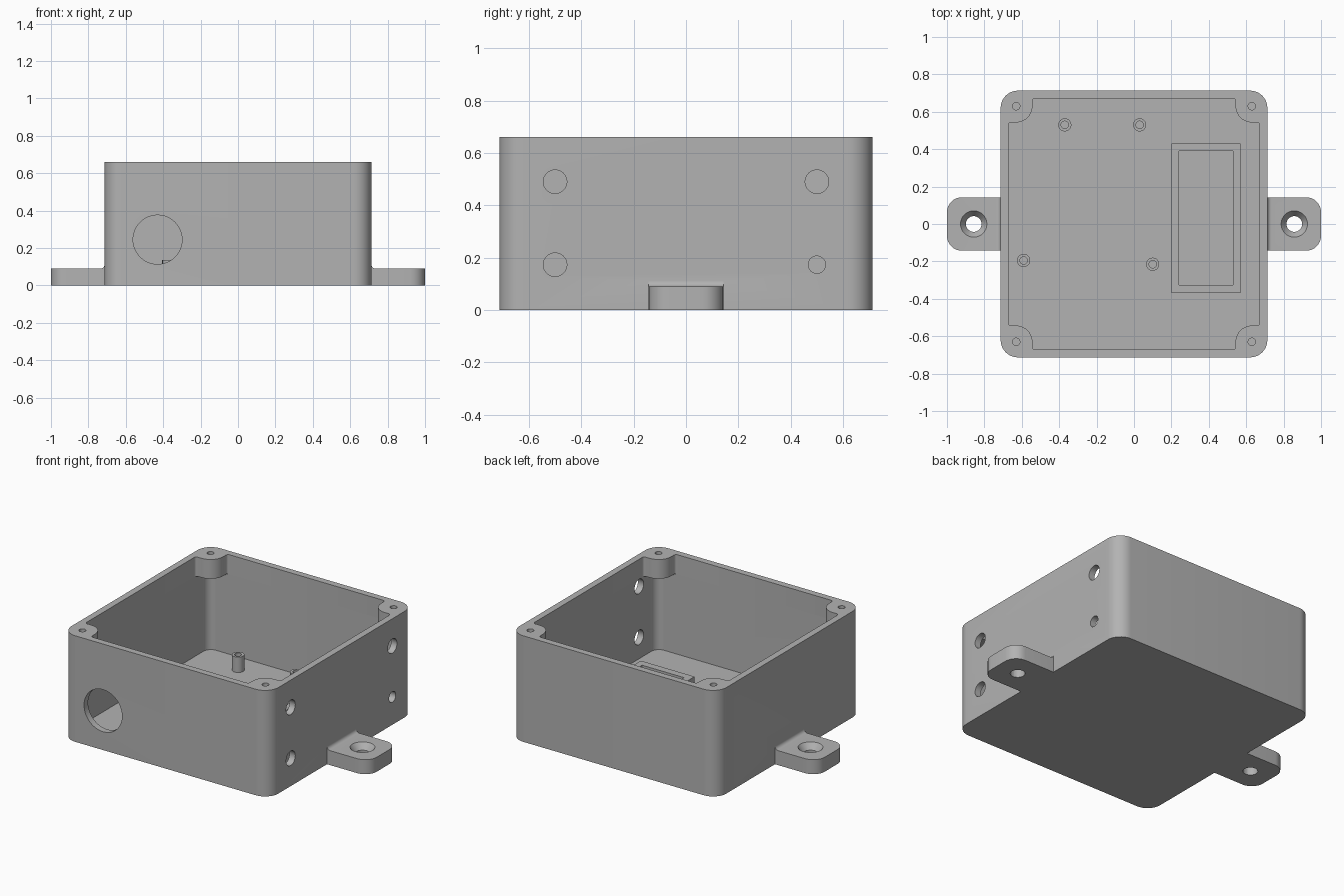
import bpy, bmesh
from math import cos, sin, pi, radians
from mathutils import Matrix, Vector

if "Cube" in bpy.data.objects:
    bpy.data.objects.remove(bpy.data.objects["Cube"], do_unlink=True)

GREY = (0.45, 0.45, 0.45, 1)
grey = bpy.data.materials.new("grey_plastic")
grey.use_nodes = True
grey.diffuse_color = GREY
shader = grey.node_tree.nodes["Principled BSDF"]
shader.inputs["Base Color"].default_value = GREY
shader.inputs["Roughness"].default_value = 0.6

HALF, INNER, TOP, FLOOR = 0.713, 0.672, 0.66, 0.04
BOSS, BOSS_R, BOSS_Z = 0.63, 0.087, 0.54
CORNERS = [(sx, sy) for sx in (-1, 1) for sy in (-1, 1)]


def finish(name, bm):
    bmesh.ops.recalc_face_normals(bm, faces=bm.faces)
    mesh = bpy.data.meshes.new(name)
    bm.to_mesh(mesh)
    bm.free()
    mesh.materials.append(grey)
    ob = bpy.data.objects.new(name, mesh)
    bpy.context.collection.objects.link(ob)
    return ob


def arc(cx, cy, r, a0, a1, n=8):
    angles = [radians(a0 + (a1 - a0) * i / n) for i in range(n + 1)]
    return [(cx + r * cos(a), cy + r * sin(a)) for a in angles]


def rounded_square(half, r):
    c, pts = half - r, []
    for k, (sx, sy) in enumerate([(1, 1), (-1, 1), (-1, -1), (1, -1)]):
        pts += arc(c * sx, c * sy, r, 90 * k, 90 * k + 90, 10)
    return pts


def rectangle(x0, x1, y0, y1):
    return [(x0, y0), (x1, y0), (x1, y1), (x0, y1)]


def prism_bm(pts, z0, z1):
    bm = bmesh.new()
    face = bm.faces.new([bm.verts.new((x, y, z0)) for x, y in pts])
    new = bmesh.ops.extrude_face_region(bm, geom=[face])["geom"]
    verts = [v for v in new if isinstance(v, bmesh.types.BMVert)]
    bmesh.ops.translate(bm, verts=verts, vec=(0, 0, z1 - z0))
    return bm


def prism(name, pts, z0, z1):
    return finish(name, prism_bm(pts, z0, z1))


def rod(name, start, end, r0, r1=None, sides=32):
    """Cylinder or cone running between two points."""
    start, end = Vector(start), Vector(end)
    axis = end - start
    turn = Vector((0, 0, 1)).rotation_difference(axis).to_matrix().to_4x4()
    bm = bmesh.new()
    bmesh.ops.create_cone(bm, cap_ends=True, segments=sides, radius1=r0,
                          radius2=r0 if r1 is None else r1, depth=axis.length,
                          matrix=Matrix.Translation((start + end) / 2) @ turn)
    return finish(name, bm)


def combine(target, tool, operation="DIFFERENCE"):
    mod = target.modifiers.new("join", "BOOLEAN")
    mod.operation, mod.solver, mod.object = operation, "EXACT", tool
    bpy.context.view_layer.objects.active = target
    bpy.ops.object.modifier_apply(modifier=mod.name)
    bpy.data.objects.remove(tool, do_unlink=True)


def smooth(ob):
    bpy.ops.object.select_all(action="DESELECT")
    ob.select_set(True)
    bpy.context.view_layer.objects.active = ob
    bpy.ops.object.shade_smooth_by_angle(angle=radians(30))


# Outer shell
body = prism("enclosure_body", rounded_square(HALF, 0.092), 0, TOP)


# Mounting tabs: side profile with a fillet at the wall, rounded outer corners
def tab(turn):
    fillet, thick, width = 0.022, 0.09, 0.143
    profile = [(0.69, 0), (1, 0), (1, thick)]
    profile += arc(HALF + fillet, thick + fillet, fillet, 270, 180, 6)
    profile += [(0.69, thick + fillet)]
    bm = prism_bm(profile, -width, width)
    bmesh.ops.rotate(bm, verts=bm.verts, matrix=Matrix.Rotation(pi / 2, 3, "X"))
    ends = [e for e in bm.edges if all(v.co.x > 0.99 for v in e.verts)
            and abs(e.verts[0].co.z - e.verts[1].co.z) > 0.05]
    bmesh.ops.bevel(bm, geom=ends, offset=0.08, offset_type="OFFSET",
                    segments=8, profile=0.5, affect="EDGES")
    bmesh.ops.rotate(bm, verts=bm.verts, matrix=Matrix.Rotation(turn, 3, "Z"))
    return finish("tab", bm)


for side, turn in ((1, 0), (-1, pi)):
    x = 0.857 * side
    combine(body, tab(turn), "UNION")
    combine(body, rod("bore", (x, 0, -0.1), (x, 0, 0.2), 0.042))
    combine(body, rod("countersink", (x, 0, 0.04), (x, 0, 0.1), 0.033, 0.078))

# Cavity: notched around the corner bosses at the top, full width below them
edge, r = BOSS - BOSS_R, 0.015
quarter = arc(INNER - r, edge - r, r, 0, 90, 4)
quarter += arc(BOSS, BOSS, BOSS_R, 270, 180, 10)
quarter += arc(edge - r, INNER - r, r, 0, 90, 4)
outline = []
for c, s in ((1, 0), (0, 1), (-1, 0), (0, -1)):
    outline += [(x * c - y * s, x * s + y * c) for x, y in quarter]
combine(body, prism("upper_cavity", outline, FLOOR + 0.01, TOP + 0.1))
combine(body, prism("lower_cavity", rounded_square(INNER + 0.001, 0.05),
                    FLOOR, BOSS_Z))

# Screw holes in the corner bosses
for sx, sy in CORNERS:
    x, y = BOSS * sx, BOSS * sy
    combine(body, rod("screw_hole", (x, y, 0.56), (x, y, 0.8), 0.02, sides=20))

# Large cable hole in the front wall, four small holes in one side wall
combine(body, rod("cable_hole", (-0.43, -0.9, 0.245), (-0.43, -0.5, 0.245),
                  0.131, sides=48))
for y, z, r in ((-0.5, 0.49, 0.045), (0.5, 0.49, 0.045),
                (-0.5, 0.173, 0.045), (0.5, 0.173, 0.033)):
    combine(body, rod("side_hole", (0.6, y, z), (0.8, y, z), r))
smooth(body)

# Raised rectangular frame on the floor
frame = prism("floor_frame", rectangle(0.2, 0.57, -0.37, 0.43), FLOOR - 0.01, 0.105)
combine(frame, prism("pocket", rectangle(0.24, 0.53, -0.325, 0.39),
                     FLOOR - 0.1, 0.2))

# Hollow circuit board standoffs
for i, (x, y) in enumerate(((-0.37, 0.53), (0.03, 0.53),
                            (-0.59, -0.195), (0.1, -0.215))):
    post = rod(f"standoff_{i + 1}", (x, y, FLOOR - 0.01), (x, y, 0.136), 0.035)
    combine(post, rod("hole", (x, y, FLOOR - 0.1), (x, y, 0.2), 0.02))
    smooth(post)
